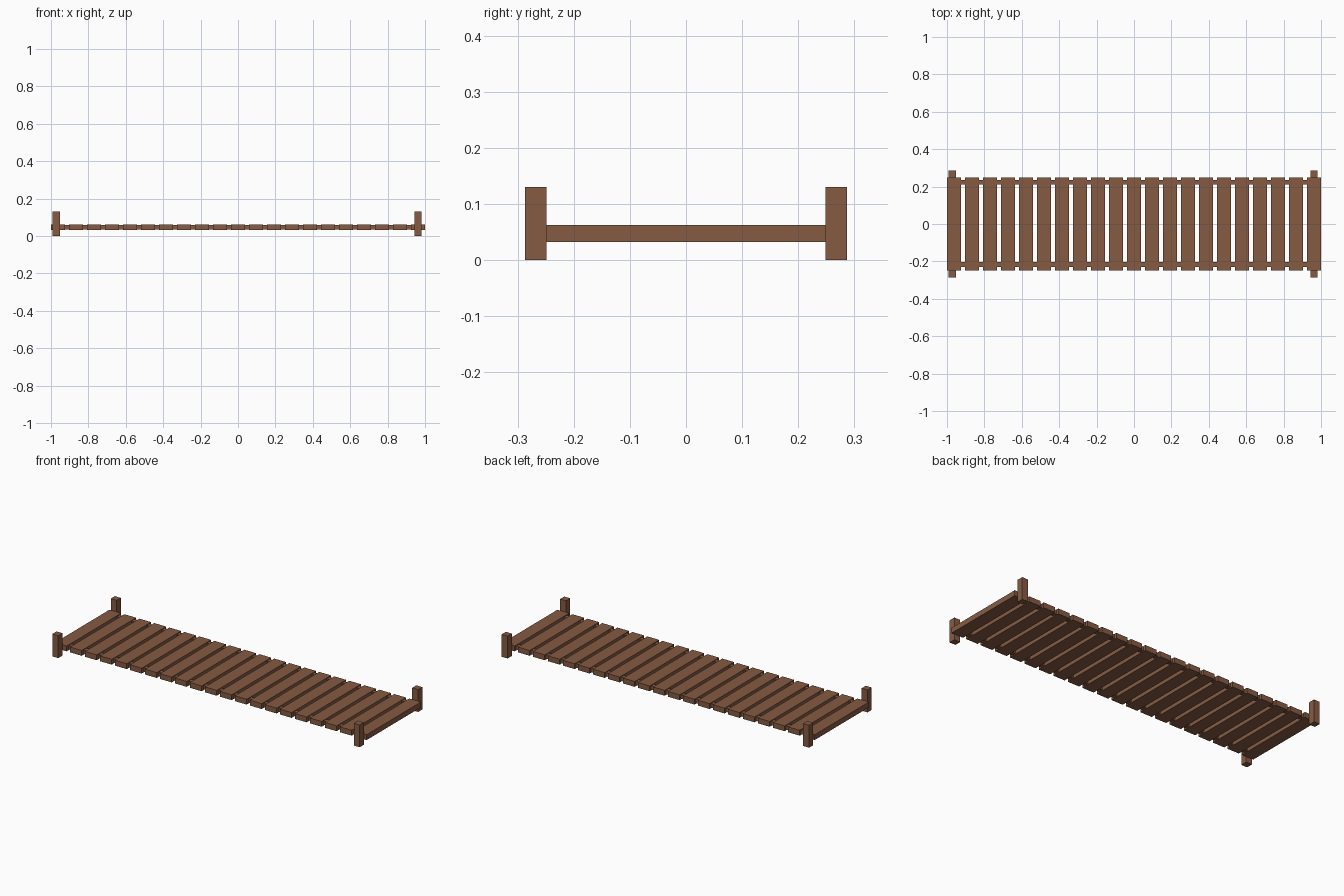
import bpy

if "Cube" in bpy.data.objects:
    bpy.data.objects.remove(bpy.data.objects["Cube"])

wood = bpy.data.materials.new("wood")
wood.diffuse_color = (0.235, 0.105, 0.055, 1)
wood.use_nodes = True
wood.node_tree.nodes["Principled BSDF"].inputs["Base Color"].default_value = wood.diffuse_color


def box(name, x, y, z):
    """Box from (min, max) ranges on each axis."""
    v = [(a, b, c) for a in x for b in y for c in z]
    f = [(0, 1, 3, 2), (4, 6, 7, 5), (0, 4, 5, 1),
         (2, 3, 7, 6), (0, 2, 6, 4), (1, 5, 7, 3)]
    me = bpy.data.meshes.new(name)
    me.from_pydata(v, [], f)
    me.materials.append(wood)
    ob = bpy.data.objects.new(name, me)
    bpy.context.collection.objects.link(ob)
    return ob


# Deck planks
COUNT, WIDTH = 21, 0.075
step = (2 - WIDTH) / (COUNT - 1)
for i in range(COUNT):
    x = -1 + i * step
    box(f"plank_{i + 1}", (x, x + WIDTH), (-0.249, 0.249), (0.032, 0.063))

# Long rails threaded through the planks
for side, y in (("front", -0.217), ("back", 0.223)):
    box(f"{side}_rail", (-0.97, 0.97), (y - 0.0125, y + 0.0125), (0.036, 0.059))

# Corner posts
for end, x in (("left", -0.972), ("right", 0.963)):
    for side, s in (("front", -1), ("back", 1)):
        box(f"{side}_{end}_post", (x - 0.019, x + 0.019),
            sorted((s * 0.249, s * 0.287)), (0, 0.13))
